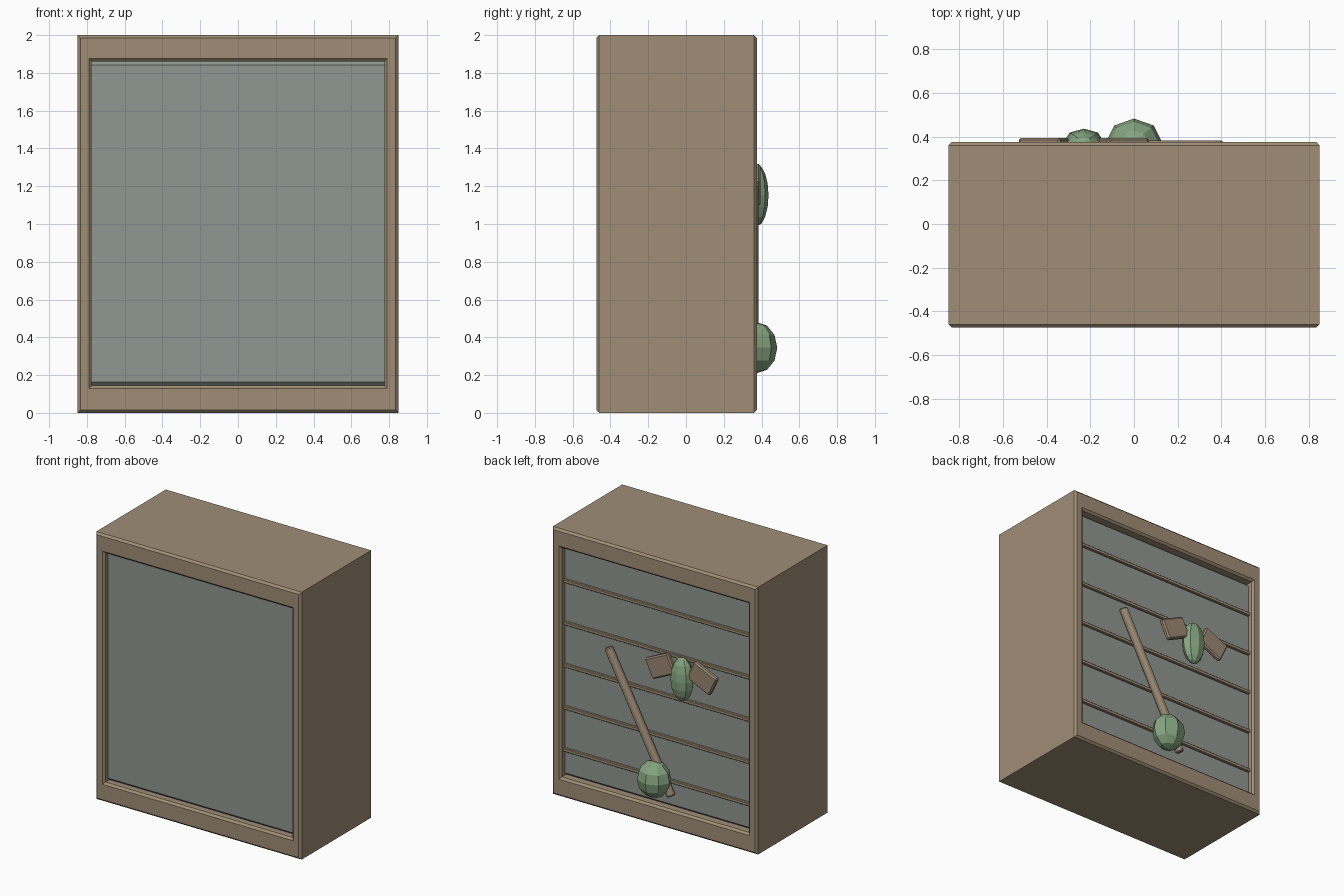
import bpy, bmesh, math
from mathutils import Matrix, Vector

cube = bpy.data.objects.get("Cube")
if cube:
    bpy.data.objects.remove(cube, do_unlink=True)


def material(name, rgb):
    mat = bpy.data.materials.new(name)
    mat.use_nodes = True
    mat.diffuse_color = (*rgb, 1)
    mat.node_tree.nodes["Principled BSDF"].inputs["Base Color"].default_value = (*rgb, 1)
    return mat


wood = material("tan_wood", (0.35, 0.27, 0.18))
brown = material("warm_brown", (0.33, 0.245, 0.17))
grey = material("grey_panel", (0.28, 0.31, 0.29))
green = material("leaf_green", (0.24, 0.38, 0.22))


def finish(name, bm, mat, bevel=0):
    bmesh.ops.recalc_face_normals(bm, faces=bm.faces)
    mesh = bpy.data.meshes.new(name)
    bm.to_mesh(mesh)
    bm.free()
    mesh.materials.append(mat)
    obj = bpy.data.objects.new(name, mesh)
    bpy.context.collection.objects.link(obj)
    if bevel:
        mod = obj.modifiers.new("Chamfer", "BEVEL")
        mod.width = bevel
        mod.segments = 1
    return obj


def box(name, center, size, mat, bevel=0, tilt=0):
    bm = bmesh.new()
    bmesh.ops.create_cube(bm, size=1, matrix=Matrix.Translation(center)
                          @ Matrix.Rotation(tilt, 4, "Y") @ Matrix.Diagonal((*size, 1)))
    return finish(name, bm, mat, bevel)


def ball(name, center, radii, segments, rings):
    bm = bmesh.new()
    bmesh.ops.create_uvsphere(bm, u_segments=segments, v_segments=rings, radius=1,
                              matrix=Matrix.Translation(center) @ Matrix.Diagonal((*radii, 1)))
    return finish(name, bm, green)


# Case: rectangular rings lofted from the inner opening round the outside and back
FRONT, BACK, C = -0.475, 0.375, 0.015
opening = (0.775, 0.145, 1.86)
outer = (0.85, 0, 2)


def grow(ring, d):
    return (ring[0] + d, ring[1] - d, ring[2] + d)


half = [(opening, C), (grow(opening, C), 0), (grow(outer, -C), 0), (outer, C)]
rings = [(r, FRONT + d) for r, d in half] + [(r, BACK - d) for r, d in reversed(half)]
bm = bmesh.new()
loops = []
for (hx, low, high), y in rings:
    loops.append([bm.verts.new(p) for p in
                  ((-hx, y, low), (hx, y, low), (hx, y, high), (-hx, y, high))])
for i, a in enumerate(loops):
    b = loops[(i + 1) % len(loops)]
    for k in range(4):
        n = (k + 1) % 4
        bm.faces.new((a[k], a[n], b[n], b[k]))
finish("case", bm, wood)

# Recessed grey panel, with its side chamfers hidden in the case
box("panel", (0, -0.0525, 1.0025), (1.62, 0.755, 1.715), grey, 0.018)

# Thin slats across the back
for i in range(5):
    box(f"back_slat_{i + 1}", (0, 0.328, 1.605 - 0.316 * i), (1.56, 0.03, 0.026), wood, 0.004)

# Slanted pole on the back
top, bottom = Vector((0.395, 0.353, 1.215)), Vector((-0.125, 0.353, 0.24))
bm = bmesh.new()
turn = (top - bottom).to_track_quat("Z", "Y").to_matrix().to_4x4()
bmesh.ops.create_cone(bm, cap_ends=True, segments=8, radius1=0.033, radius2=0.033,
                      depth=(top - bottom).length,
                      matrix=Matrix.Translation((top + bottom) / 2) @ turn)
finish("pole", bm, brown, 0.008)

# Faceted green ornaments
ball("lower_ball", (0, 0.375, 0.345), (0.128, 0.108, 0.135), 8, 6)
ball("upper_body", (-0.23, 0.375, 1.152), (0.092, 0.062, 0.163), 8, 8)

# Mirrored pair of tilted plates beside the upper body
for side, name in ((1, "left_plate"), (-1, "right_plate")):
    box(name, (-0.23 + side * 0.173, 0.375, 1.207), (0.21, 0.04, 0.155), brown, 0.01,
        side * math.radians(25))
